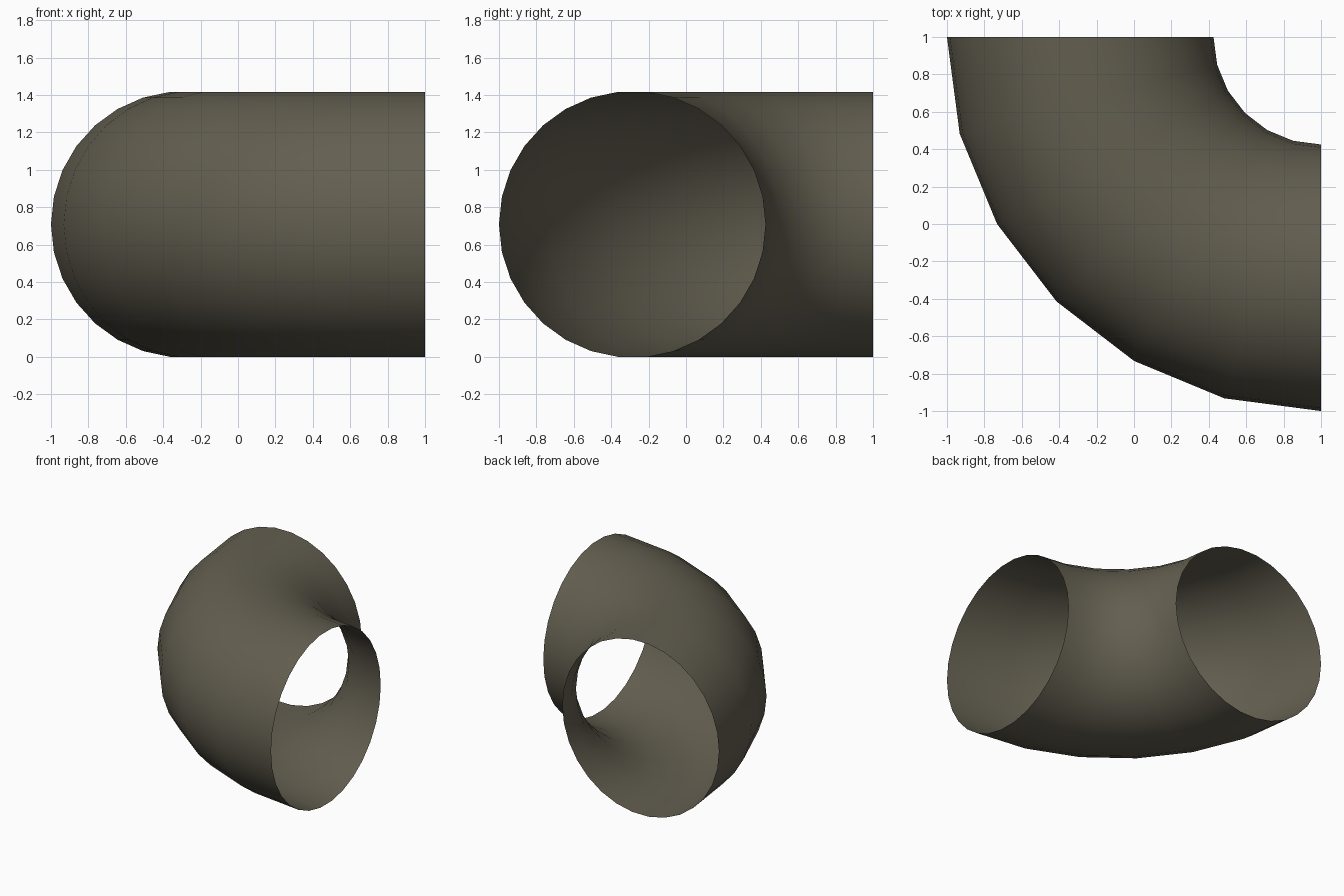
import bpy, bmesh, math
from mathutils import Matrix, Vector

if "Cube" in bpy.data.objects:
    bpy.data.objects.remove(bpy.data.objects["Cube"])

BEND_R, TUBE_R = 1.2875, 0.7125   # bend centre line and pipe radius
SIDES, STEPS = 30, 6              # facets round the pipe, segments along the bend
HEIGHT = TUBE_R * math.sin(math.radians(84))
PIVOT = Vector((1, 1, HEIGHT))    # centre of the bend

# Open, thin-walled quarter-turn pipe: a ring spun around the pivot
bm = bmesh.new()
ring = []
for i in range(SIDES):
    a = 2 * math.pi * i / SIDES
    ring.append(bm.verts.new(PIVOT + Vector((-BEND_R - TUBE_R * math.cos(a), 0, TUBE_R * math.sin(a)))))
edges = [bm.edges.new((ring[i], ring[(i + 1) % SIDES])) for i in range(SIDES)]
bmesh.ops.spin(bm, geom=ring + edges, cent=PIVOT, axis=(0, 0, 1),
               angle=math.pi / 2, steps=STEPS, use_duplicate=False)

# Point the faces away from the pipe's centre line
bm.normal_update()
for f in bm.faces:
    c = f.calc_center_median() - PIVOT
    core = Vector((c.x, c.y, 0)).normalized() * BEND_R
    if f.normal.dot(c - core) < 0:
        f.normal_flip()
    f.smooth = True

mesh = bpy.data.meshes.new("pipe_elbow")
bm.to_mesh(mesh)
bm.free()

# Dull olive-grey metal
mat = bpy.data.materials.new("olive grey")
mat.diffuse_color = (0.125, 0.113, 0.08, 1)
mat.use_nodes = True
mat.node_tree.nodes["Principled BSDF"].inputs["Base Color"].default_value = mat.diffuse_color
mesh.materials.append(mat)
bpy.context.collection.objects.link(bpy.data.objects.new("pipe_elbow", mesh))
